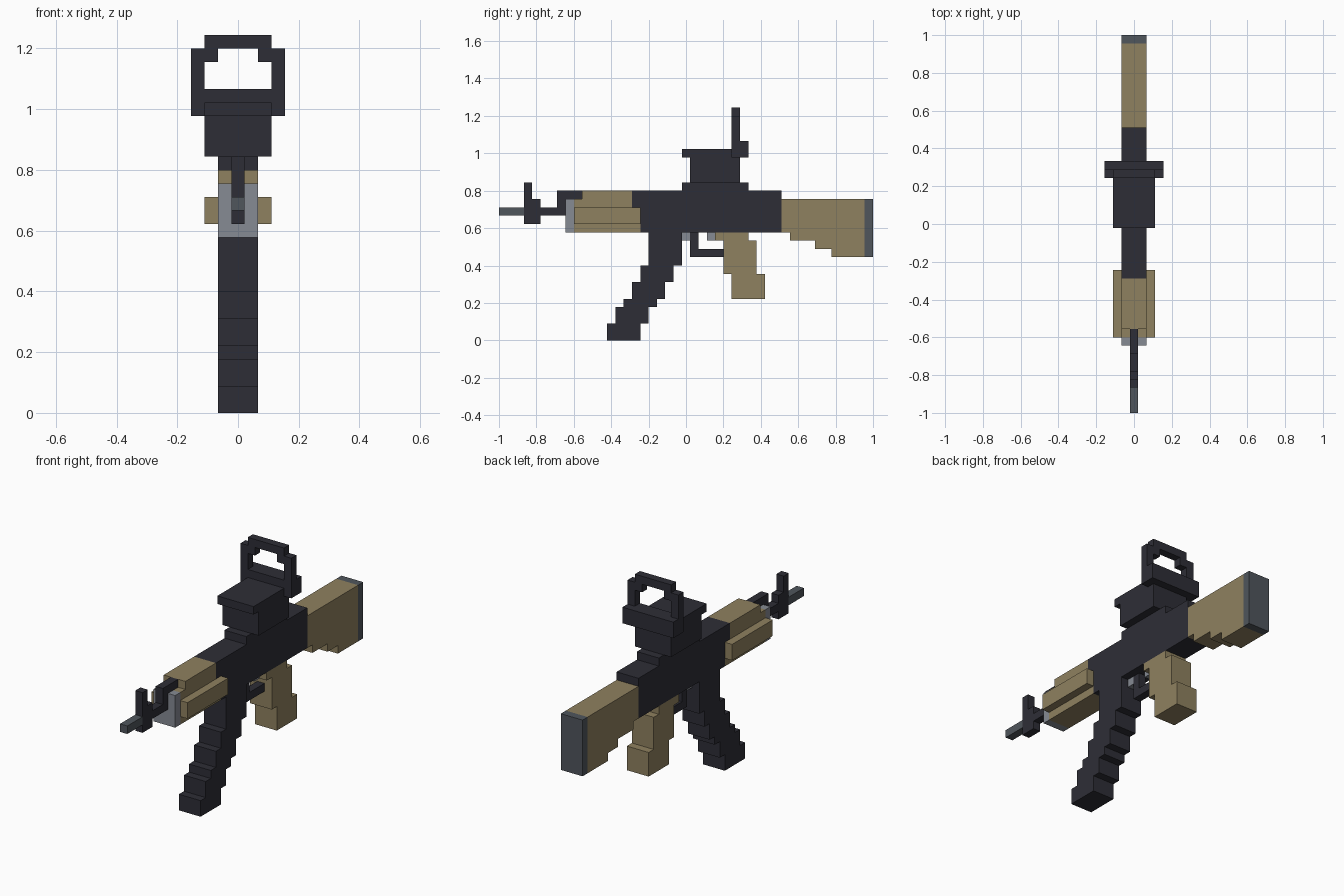
import bpy, bmesh

if "Cube" in bpy.data.objects:
    bpy.data.objects.remove(bpy.data.objects["Cube"])

U = 2 / 45            # one block
Y0 = 22.5             # block coordinate of y = 0


def material(name, rgb):
    m = bpy.data.materials.new(name)
    m.diffuse_color = (*rgb, 1)
    m.use_nodes = True
    m.node_tree.nodes["Principled BSDF"].inputs["Base Color"].default_value = m.diffuse_color
    return m


DARK = material("dark metal", (0.027, 0.027, 0.037))
TAN = material("tan wood", (0.275, 0.22, 0.115))
STEEL = material("dark steel", (0.08, 0.092, 0.107))
LIGHT = material("light steel", (0.24, 0.256, 0.293))


def prism(name, pts, x0, x1, mat, axis="x"):
    """Extrude an outline in blocks: (y, z) along x, or (x, z) along y."""
    bm = bmesh.new()
    if axis == "x":
        co = [(x0 * U, (a - Y0) * U, b * U) for a, b in pts]
        step = ((x1 - x0) * U, 0, 0)
    else:
        co = [(a * U, (x0 - Y0) * U, b * U) for a, b in pts]
        step = (0, (x1 - x0) * U, 0)
    face = bm.faces.new([bm.verts.new(c) for c in co])
    new = bmesh.ops.extrude_face_region(bm, geom=[face])["geom"]
    bmesh.ops.translate(bm, vec=step, verts=[v for v in new if isinstance(v, bmesh.types.BMVert)])
    bmesh.ops.recalc_face_normals(bm, faces=bm.faces)
    me = bpy.data.meshes.new(name)
    bm.to_mesh(me)
    bm.free()
    me.materials.append(mat)
    ob = bpy.data.objects.new(name, me)
    bpy.context.collection.objects.link(ob)
    return ob


def side(name, pts, width, mat):
    return prism(name, pts, -width / 2, width / 2, mat)


def box(name, y0, y1, z0, z1, width, mat):
    return side(name, [(y0, z0), (y1, z0), (y1, z1), (y0, z1)], width, mat)


# Barrel, front sight and gas tube
box("muzzle", 0, 3, 15, 16, 1, STEEL)
side("front_sight", [(3, 14), (5, 14), (5, 17), (4, 17), (4, 19), (3, 19)], 1, DARK)
side("barrel_and_gas_tube", [(5, 15), (8, 15), (8, 17), (10, 17), (10, 18), (7, 18), (7, 16), (5, 16)], 1, DARK)

# Handguard
box("handguard_cap", 8, 9, 13, 17, 3, LIGHT)
side("handguard_core", [(9, 13), (17, 13), (17, 16), (16, 16), (16, 18), (10, 18), (10, 17), (9, 17)], 3, TAN)
for label, s in (("left", -1), ("right", 1)):
    prism("handguard_rail_" + label, [(9, 14), (17, 14), (17, 16), (9, 16)], 1.5 * s, 2.5 * s, TAN)

# Receiver with raised sight mount
side("receiver", [(17, 13), (34, 13), (34, 18), (30, 18), (30, 19), (22, 19), (22, 18),
                  (16, 18), (16, 16), (17, 16)], 3, DARK)

# Stepped stock and butt plate
side("stock", [(34, 13), (35, 13), (35, 12), (38, 12), (38, 11), (40, 11), (40, 10),
               (44, 10), (44, 17), (34, 17)], 3, TAN)
box("butt_plate", 44, 45, 10, 17, 3, STEEL)

# Slanted magazine: a staircase with the same depth at each level
levels = [13, 9, 7, 5, 4, 2, 0]
front, back = [], []
for i, (top, bottom) in enumerate(zip(levels, levels[1:])):
    front += [(18 - i, top), (18 - i, bottom)]
    back += [(22 - i, top), (22 - i, bottom)]
side("magazine", front + back[::-1], 3, DARK)

# Grip, trigger and guard
side("grip", [(26, 13), (26, 12), (27, 12), (27, 8), (28, 8), (28, 5), (32, 5), (32, 8),
              (31, 8), (31, 12), (30, 12), (30, 13)], 3, TAN)
side("trigger_guard", [(23, 13), (23, 10), (27, 10), (27, 11), (24, 11), (24, 13)], 1, DARK)
box("magazine_catch", 22, 23, 12, 13, 1, LIGHT)
box("trigger", 25, 26, 12, 13, 1, LIGHT)

# Optic: housing with overhanging lid, and an open window frame behind
side("optic_housing", [(23, 19), (29, 19), (29, 22), (28, 22), (28, 23), (22, 23), (22, 22), (23, 22)], 5, DARK)
box("window_base", 28, 30, 22, 24, 7, DARK)
half_out = [(3.5, 24), (3.5, 27), (2.5, 27), (2.5, 28)]
half_in = [(1.5, 27), (1.5, 26), (2.5, 26), (2.5, 24)]


def mirror(pts):
    return [(-x, z) for x, z in reversed(pts)]


prism("window_frame", half_out + mirror(half_out) + mirror(half_in) + half_in, 28, 29, DARK, "y")
